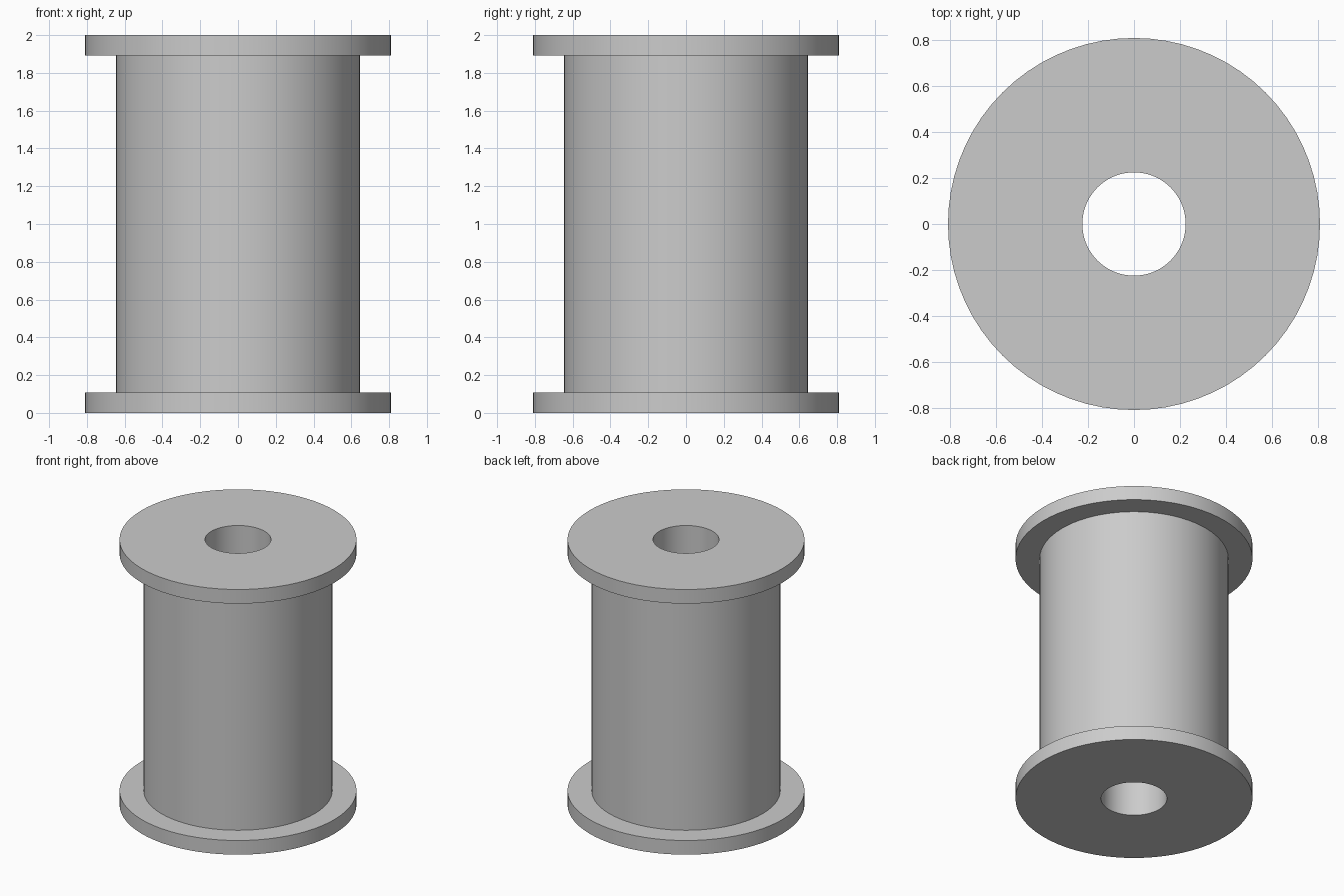
import bpy, bmesh, math
from mathutils import Vector

cube = bpy.data.objects.get("Cube")
if cube:
    bpy.data.objects.remove(cube, do_unlink=True)

HEIGHT = 2.0
FLANGE_R, BARREL_R, BORE_R = 0.81, 0.645, 0.225
FLANGE_T = 0.107
SEGMENTS = 72

# Plain grey material
grey = bpy.data.materials.new("light_grey")
grey.use_nodes = True
colour = (0.6, 0.6, 0.6, 1)
grey.diffuse_color = colour
grey.node_tree.nodes["Principled BSDF"].inputs["Base Color"].default_value = colour

# Half section: bore, bottom flange, barrel, top flange
section = [
    (BORE_R, 0), (FLANGE_R, 0), (FLANGE_R, FLANGE_T), (BARREL_R, FLANGE_T),
    (BARREL_R, HEIGHT - FLANGE_T), (FLANGE_R, HEIGHT - FLANGE_T),
    (FLANGE_R, HEIGHT), (BORE_R, HEIGHT),
]

# Spin the closed section around the vertical axis
bm = bmesh.new()
verts = [bm.verts.new((r, 0, z)) for r, z in section]
edges = [bm.edges.new((a, b)) for a, b in zip(verts, verts[1:] + verts[:1])]
bmesh.ops.spin(bm, geom=verts + edges, cent=Vector(), axis=Vector((0, 0, 1)),
               angle=math.tau, steps=SEGMENTS, use_merge=True)
bmesh.ops.remove_doubles(bm, verts=bm.verts, dist=0.0001)
bmesh.ops.recalc_face_normals(bm, faces=bm.faces)

mesh = bpy.data.meshes.new("spool")
bm.to_mesh(mesh)
bm.free()
mesh.materials.append(grey)
spool = bpy.data.objects.new("spool", mesh)
bpy.context.collection.objects.link(spool)

# Smooth round walls, crisp rims
bpy.ops.object.select_all(action='DESELECT')
spool.select_set(True)
bpy.context.view_layer.objects.active = spool
bpy.ops.object.shade_smooth_by_angle(angle=math.radians(30))
